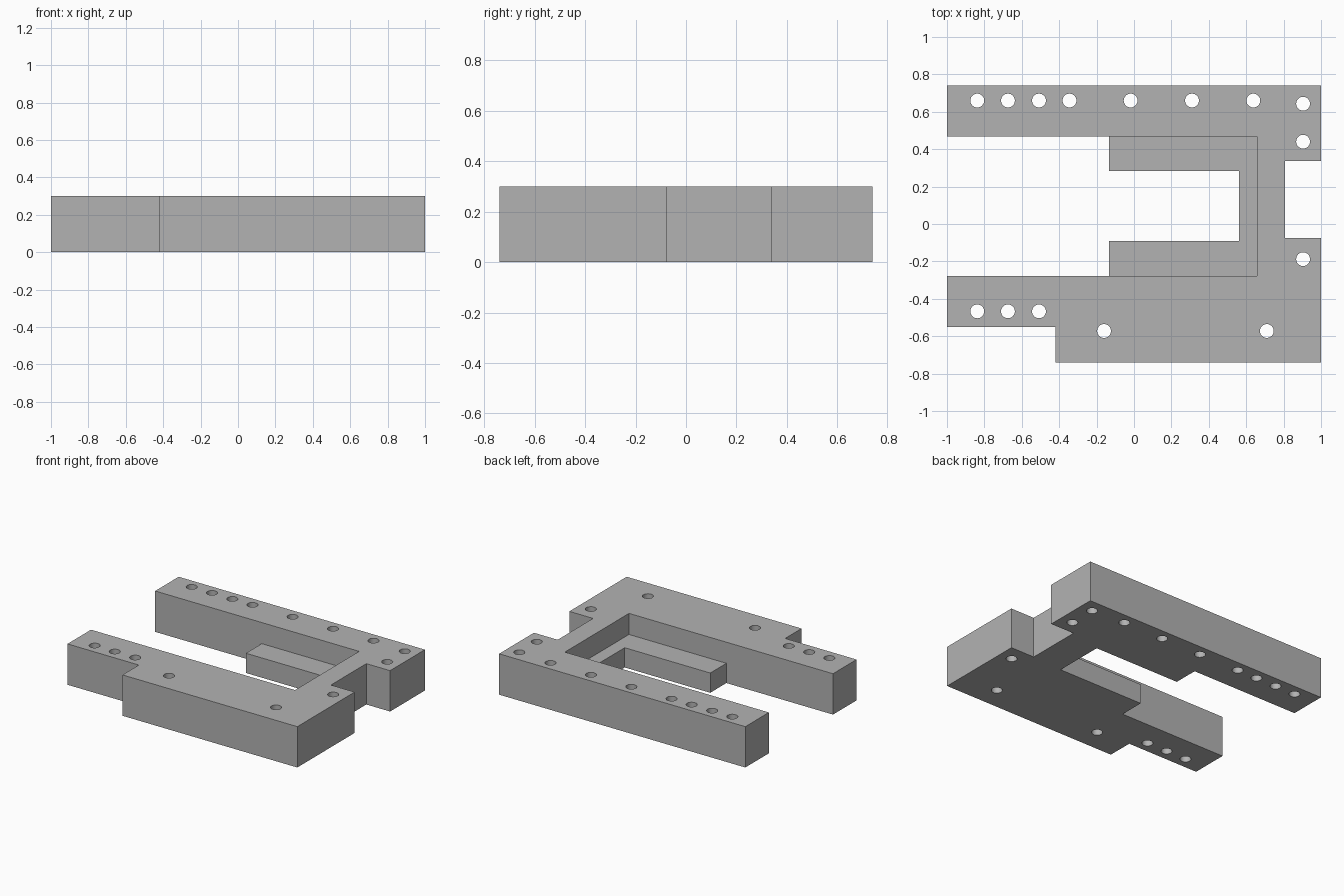
import bpy
import bmesh

cube = bpy.data.objects.get("Cube")
if cube:
    bpy.data.objects.remove(cube, do_unlink=True)

HEIGHT = 0.30
LEDGE_HEIGHT = 0.145
HOLE_RADIUS = 0.037

grey = bpy.data.materials.new("plain grey")
grey.use_nodes = True
grey.diffuse_color = (0.45, 0.45, 0.45, 1)
bsdf = grey.node_tree.nodes["Principled BSDF"]
bsdf.inputs["Base Color"].default_value = grey.diffuse_color
bsdf.inputs["Roughness"].default_value = 0.6


def add_object(name, bm):
    bmesh.ops.recalc_face_normals(bm, faces=bm.faces)
    mesh = bpy.data.meshes.new(name)
    bm.to_mesh(mesh)
    bm.free()
    mesh.materials.append(grey)
    obj = bpy.data.objects.new(name, mesh)
    bpy.context.collection.objects.link(obj)
    return obj


def prism(name, outline, bottom, top):
    bm = bmesh.new()
    face = bm.faces.new([bm.verts.new((x, y, bottom)) for x, y in outline])
    result = bmesh.ops.extrude_face_region(bm, geom=[face])
    for v in result["geom"]:
        if isinstance(v, bmesh.types.BMVert):
            v.co.z = top
    return add_object(name, bm)


def cut(target, cutter):
    cutter.hide_render = True
    mod = target.modifiers.new("cut", "BOOLEAN")
    mod.operation = "DIFFERENCE"
    mod.solver = "EXACT"
    mod.object = cutter
    bpy.context.view_layer.objects.active = target
    bpy.ops.object.modifier_apply(modifier=mod.name)
    bpy.data.objects.remove(cutter, do_unlink=True)


# Frame outline, including the inner ledge
back_arm, front_arm = 0.467, -0.277
outline = [
    (-1, 0.74), (-1, back_arm), (-0.134, back_arm), (-0.134, 0.283),
    (0.561, 0.283), (0.561, -0.09), (-0.134, -0.09), (-0.134, front_arm),
    (-1, front_arm), (-1, -0.55), (-0.42, -0.55), (-0.42, -0.74),
    (1, -0.74), (1, -0.075), (0.807, -0.075), (0.807, 0.336),
    (1, 0.336), (1, 0.74),
]
frame = prism("frame_block", outline, 0, HEIGHT)

# Pocket above the ledge
pocket = [(-0.3, front_arm), (0.657, front_arm), (0.657, back_arm), (-0.3, back_arm)]
cut(frame, prism("pocket_cutter", pocket, LEDGE_HEIGHT, HEIGHT + 0.1))

# Screw holes through both arms and the end blocks
end_row = [-0.838, -0.674, -0.508]
holes = [(x, 0.66) for x in end_row + [-0.345, -0.018, 0.31, 0.638]]
holes += [(x, -0.467) for x in end_row]
holes += [(0.904, y) for y in (0.643, 0.44, -0.188)]
holes += [(x, -0.572) for x in (-0.16, 0.71)]

bm = bmesh.new()
for x, y in holes:
    ring = bmesh.ops.create_cone(bm, cap_ends=True, segments=32,
                                 radius1=HOLE_RADIUS, radius2=HOLE_RADIUS,
                                 depth=HEIGHT + 0.2)
    bmesh.ops.translate(bm, verts=ring["verts"], vec=(x, y, HEIGHT / 2))
cut(frame, add_object("hole_cutter", bm))

# Smooth hole walls, crisp block edges
bpy.ops.object.select_all(action="DESELECT")
frame.select_set(True)
bpy.context.view_layer.objects.active = frame
bpy.ops.object.shade_smooth_by_angle(angle=0.5)
